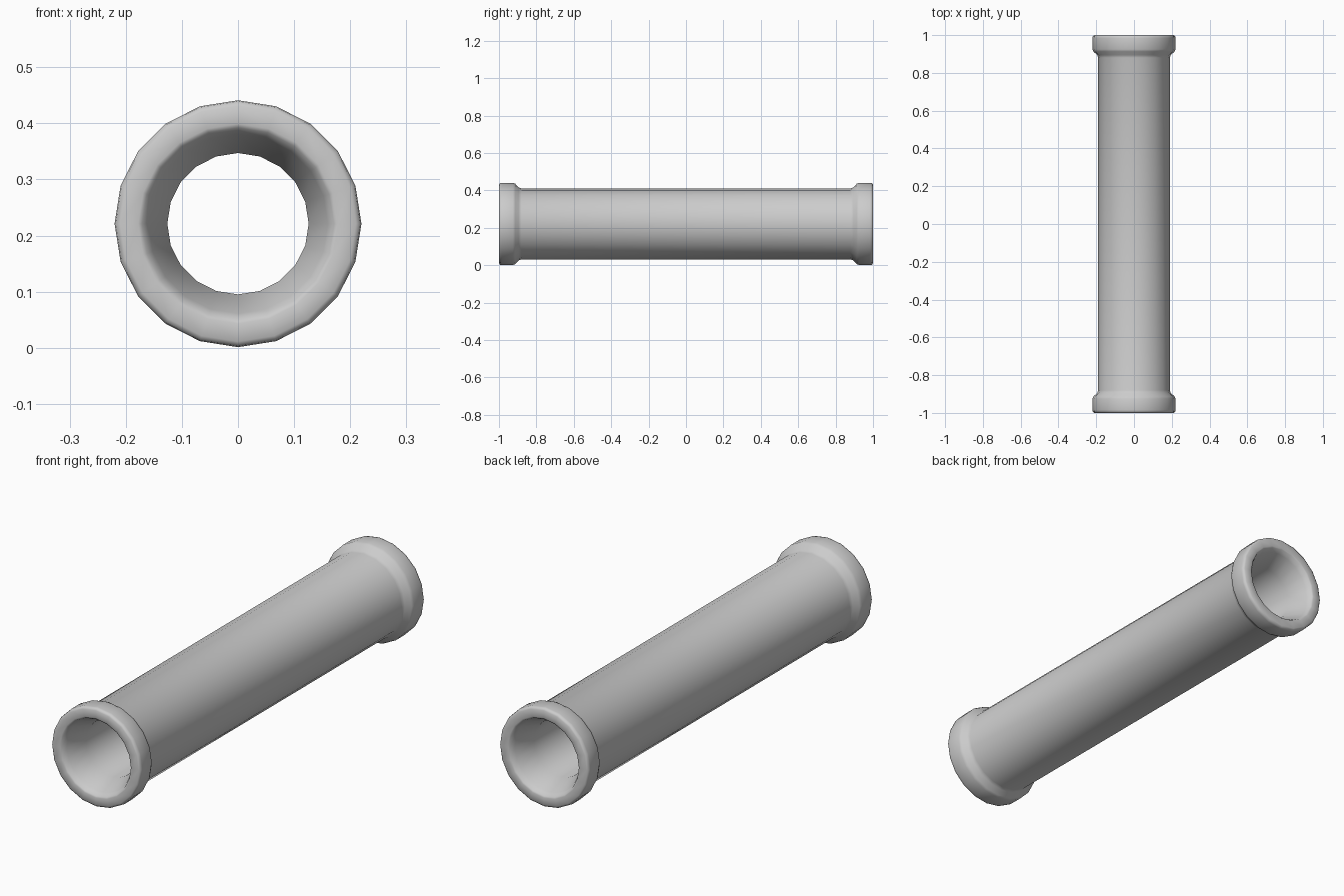
import bpy, bmesh, math

if "Cube" in bpy.data.objects:
    bpy.data.objects.remove(bpy.data.objects["Cube"])

SIDES = 20
CENTRE_Z = 0.221

# half profile of the pipe wall (radius, y): bore, flared mouth, collar, outer wall
half = [(0.126, 0.89), (0.160, 0.975), (0.171, 0.997), (0.178, 1.0), (0.210, 1.0),
        (0.218, 0.995), (0.220, 0.985), (0.220, 0.925), (0.215, 0.913),
        (0.195, 0.895), (0.190, 0.88)]
profile = half + [(r, -y) for r, y in reversed(half)]

# lathe the closed profile around the y axis
bm = bmesh.new()
rings = []
for i in range(SIDES):
    a = 2 * math.pi * i / SIDES
    rings.append([bm.verts.new((r * math.sin(a), y, CENTRE_Z + r * math.cos(a)))
                  for r, y in profile])
n = len(profile)
for i in range(SIDES):
    p, q = rings[i], rings[(i + 1) % SIDES]
    for j in range(n):
        k = (j + 1) % n
        bm.faces.new((p[j], p[k], q[k], q[j]))
bmesh.ops.recalc_face_normals(bm, faces=bm.faces[:])

mesh = bpy.data.meshes.new("collared_pipe")
bm.to_mesh(mesh)
bm.free()
pipe = bpy.data.objects.new("collared_pipe", mesh)
bpy.context.collection.objects.link(pipe)
mesh.shade_smooth()
